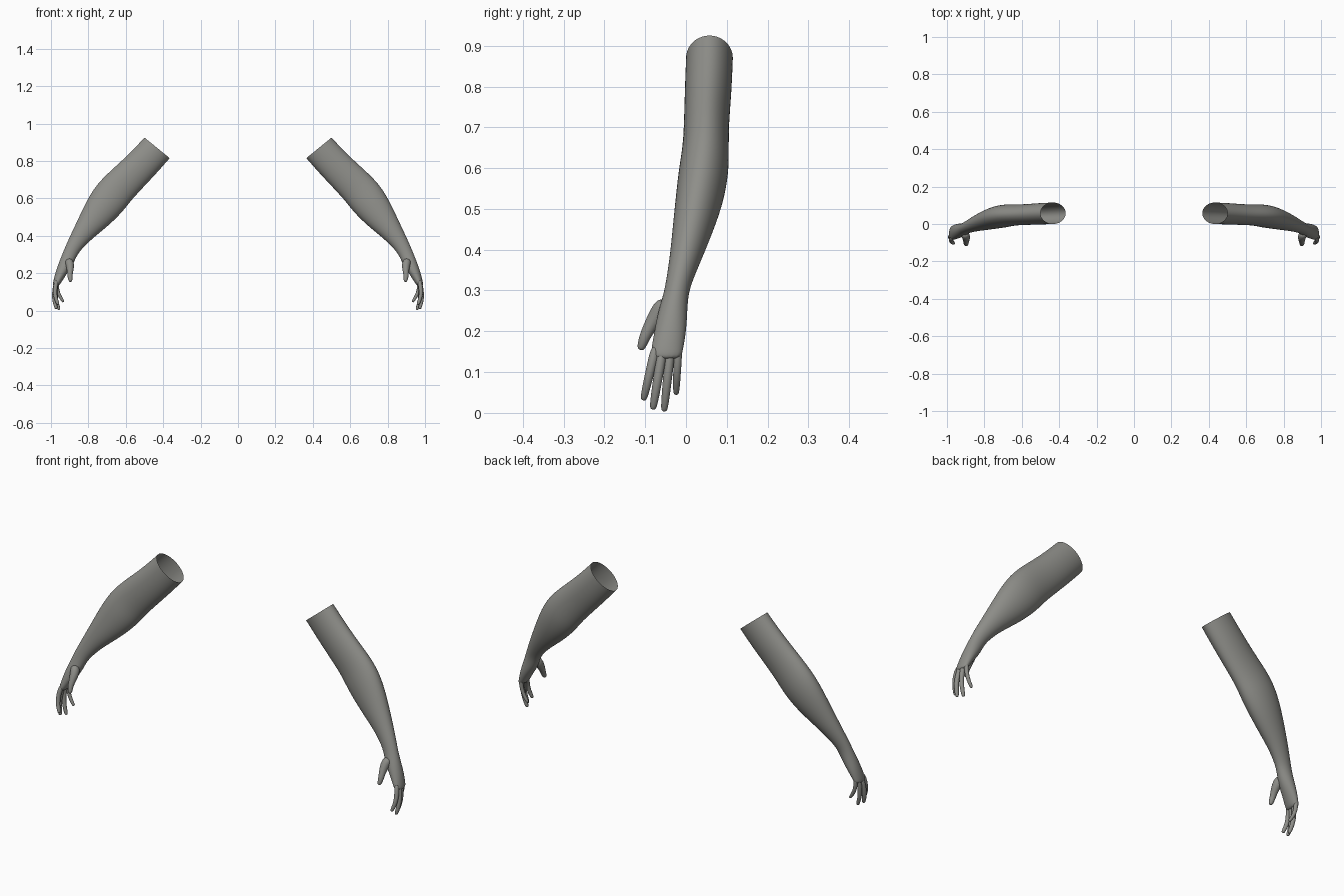
import bpy, bmesh, math
from mathutils import Vector

if "Cube" in bpy.data.objects:
    bpy.data.objects.remove(bpy.data.objects["Cube"])

skin = bpy.data.materials.new("warm_grey")
skin.diffuse_color = (0.27, 0.27, 0.25, 1)
skin.use_nodes = True
skin.node_tree.nodes["Principled BSDF"].inputs["Base Color"].default_value = skin.diffuse_color


def loft(name, rings, sides, cap_start):
    """Skin elliptical rings (centre, half axis u, half axis v), then mirror and smooth."""
    bm = bmesh.new()
    loops = []
    for c, u, v in rings:
        loops.append([bm.verts.new(c + u * math.cos(a) + v * math.sin(a))
                      for a in (2 * math.pi * i / sides for i in range(sides))])
    for a, b in zip(loops, loops[1:]):
        for i in range(sides):
            j = (i + 1) % sides
            bm.faces.new((a[i], a[j], b[j], b[i]))
    bm.faces.new(loops[-1])
    if cap_start:
        bm.faces.new(loops[0][::-1])
    bmesh.ops.recalc_face_normals(bm, faces=bm.faces)
    me = bpy.data.meshes.new(name)
    bm.to_mesh(me)
    bm.free()
    me.materials.append(skin)
    me.shade_smooth()
    ob = bpy.data.objects.new(name, me)
    bpy.context.collection.objects.link(ob)
    ob.modifiers.new("mirror", 'MIRROR').use_mirror_merge = False
    sub = ob.modifiers.new("smooth", 'SUBSURF')
    sub.levels = sub.render_levels = 2
    return ob


# Arm and palm: outer x, z, inner x, z, front y, back y
sections = [
    (.500, .925, .365, .815, .000, .115),
    (.575, .845, .435, .735, -.003, .112),
    (.650, .775, .520, .645, -.005, .105),
    (.722, .710, .575, .585, -.008, .105),
    (.772, .650, .612, .535, -.018, .105),
    (.812, .580, .670, .475, -.025, .093),
    (.850, .500, .735, .420, -.032, .070),
    (.885, .425, .800, .367, -.038, .045),
    (.920, .350, .850, .313, -.047, .018),
    (.940, .300, .868, .280, -.055, .005),
    (.960, .250, .888, .235, -.070, .003),
    (.977, .200, .920, .190, -.078, .000),
    (.988, .155, .945, .150, -.086, -.008),
    (.991, .130, .958, .132, -.084, -.012),
]
rings = []
for ox, oz, ix, iz, y0, y1 in sections:
    c = Vector(((ox + ix) / 2, (y0 + y1) / 2, (oz + iz) / 2))
    u = Vector(((ox - ix) / 2, 0, (oz - iz) / 2)) * 1.03
    rings.append((c, u, Vector((0, (y1 - y0) / 2 * 1.03, 0))))
loft("arm", rings, 14, False)


def digit(name, points, radii):
    """Tapered rounded digit along a short path."""
    pts = [Vector(p) for p in points]
    rr = []
    for i, (p, r) in enumerate(zip(pts, radii)):
        t = (pts[min(i + 1, len(pts) - 1)] - pts[max(i - 1, 0)]).normalized()
        u = t.cross(Vector((0, 1, 0))).normalized()
        rr.append((p, u * r, t.cross(u) * r))
    # rounded tip
    c, u, v = rr[-1]
    rr.append((c + t * radii[-1] * .8, u * .6, v * .6))
    loft(name, rr, 8, True)


# Fingers: knuckle y, tip (x, y, z), thickness
fingers = {
    "index_finger": (-.073, (.964, -.103, .038), .0115),
    "middle_finger": (-.056, (.973, -.080, .016), .0120),
    "ring_finger": (-.037, (.958, -.053, .011), .0115),
    "little_finger": (-.019, (.936, -.024, .051), .0100),
}
for name, (ky, (tx, ty, tz), r) in fingers.items():
    kx, kz = .968, .165
    path = [(kx, ky, kz)]
    for f, bulge in ((.35, .012), (.7, .013), (1, 0)):
        path.append((kx + (tx - kx) * f + bulge, ky + (ty - ky) * f, kz + (tz - kz) * f))
    digit(name, path, (r * 1.15, r * 1.1, r, r * .85))

# Thumb
digit("thumb",
      [(.908, -.048, .275), (.897, -.066, .245), (.897, -.088, .212),
       (.899, -.101, .187), (.896, -.109, .163)],
      (.022, .026, .018, .015, .012))
